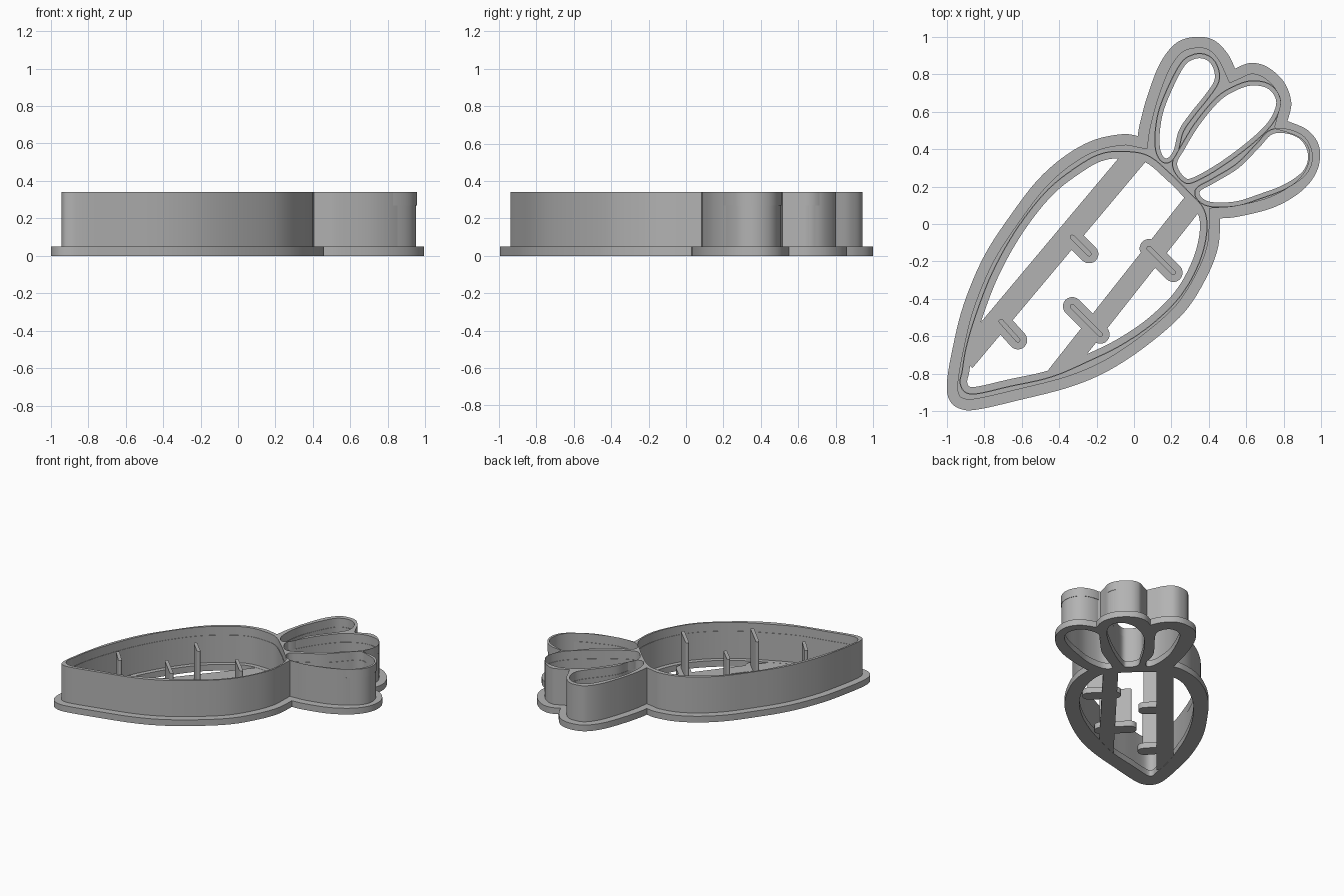
import bpy
import bmesh
from math import pi, cos, sin, atan2
from mathutils import Vector

cube = bpy.data.objects.get("Cube")
if cube:
    bpy.data.objects.remove(cube, do_unlink=True)

grey = bpy.data.materials.new("plain grey plastic")
colour = (0.45, 0.45, 0.45, 1)
grey.diffuse_color = colour
grey.use_nodes = True
grey.node_tree.nodes["Principled BSDF"].inputs["Base Color"].default_value = colour


def smooth_path(points, closed=True, steps=6):
    """Sample a smooth curve that runs through the given points."""
    pts = [Vector(p) for p in points]
    count = len(pts)
    path = []
    for i in range(count if closed else count - 1):
        if closed:
            a, b, c, d = (pts[(i + k) % count] for k in (-1, 0, 1, 2))
        else:
            a, b, c, d = (pts[min(max(i + k, 0), count - 1)] for k in (-1, 0, 1, 2))
        for s in range(steps):
            t = s / steps
            path.append(b + (c - a) * t / 2
                        + (a * 2 - b * 5 + c * 4 - d) * t * t / 2
                        + (b * 3 - a - c * 3 + d) * t * t * t / 2)
    return path


def offset(path, distance):
    """Grow (positive) or shrink (negative) a closed path with mitred corners."""
    pairs = list(zip(path, path[1:] + path[:1]))
    turn = 1 if sum(p.cross(q) for p, q in pairs) > 0 else -1
    normals = []
    for p, q in pairs:
        edge = (q - p).normalized()
        normals.append(Vector((edge.y, -edge.x)) * turn)
    result = []
    for i, point in enumerate(path):
        mitre = (normals[i - 1] + normals[i]).normalized()
        result.append(point + mitre * distance / max(mitre.dot(normals[i]), 0.5))
    return result


def slab(name, loops, bottom, top):
    """Fill the loops, the later ones being holes, and extrude them upright."""
    curve = bpy.data.curves.new(name, "CURVE")
    curve.dimensions = "2D"
    curve.fill_mode = "BOTH"
    curve.extrude = (top - bottom) / 2
    for loop in loops:
        spline = curve.splines.new("POLY")
        spline.points.add(len(loop) - 1)
        for target, p in zip(spline.points, loop):
            target.co = (p.x, p.y, 0, 1)
        spline.use_cyclic_u = True
    obj = bpy.data.objects.new(name, curve)
    bpy.context.collection.objects.link(obj)
    bpy.ops.object.select_all(action="DESELECT")
    obj.select_set(True)
    bpy.context.view_layer.objects.active = obj
    bpy.ops.object.convert(target="MESH")
    obj = bpy.context.view_layer.objects.active
    bm = bmesh.new()
    bm.from_mesh(obj.data)
    bmesh.ops.remove_doubles(bm, verts=bm.verts, dist=0.0001)
    bmesh.ops.translate(bm, verts=bm.verts, vec=(0, 0, (bottom + top) / 2))
    bmesh.ops.recalc_face_normals(bm, faces=bm.faces)
    bm.to_mesh(obj.data)
    bm.free()
    obj.data.materials.clear()
    obj.data.materials.append(grey)
    bpy.ops.object.shade_smooth_by_angle(angle=pi / 6)
    return obj


def capsule(start, end, radius, steps=10):
    """Outline of a straight strip with round ends."""
    a, b = Vector(start), Vector(end)
    heading = atan2(b.y - a.y, b.x - a.x)
    loop = []
    for centre, first in ((b, heading - pi / 2), (a, heading + pi / 2)):
        for i in range(steps + 1):
            angle = first + pi * i / steps
            loop.append(centre + Vector((cos(angle), sin(angle))) * radius)
    return loop


def strip(start, end, width):
    """Outline of a straight strip with square ends."""
    a, b = Vector(start), Vector(end)
    side = (b - a).orthogonal().normalized() * width / 2
    return [a + side, a - side, b - side, b + side]


# Outer outline: root and three leaves, meeting in sharp notches
root_edge = [(.02, .47), (-.06, .48), (-.21, .45), (-.36, .37), (-.51, .24),
             (-.65, .06), (-.8, -.17), (-.91, -.43), (-.97, -.67), (-1, -.86),
             (-.98, -.95), (-.92, -.99), (-.83, -.99), (-.61, -.94), (-.34, -.87),
             (-.13, -.78), (.08, -.64), (.27, -.47), (.39, -.28), (.45, -.12), (.46, .03)]
lower_leaf_edge = [(.46, .03), (.56, .04), (.75, .09), (.9, .18), (.98, .29),
                   (.99, .41), (.93, .5), (.82, .55)]
middle_leaf_edge = [(.82, .55), (.84, .65), (.8, .76), (.71, .84), (.62, .86), (.54, .83)]
upper_leaf_edge = [(.54, .83), (.5, .91), (.43, .98), (.34, 1), (.23, .97),
                   (.14, .86), (.07, .68), (.03, .53), (.02, .47)]
outline = []
for edge in (root_edge, lower_leaf_edge, middle_leaf_edge, upper_leaf_edge):
    outline += smooth_path(edge, closed=False)

# Openings inside the flange
root_hole = smooth_path([
    (-.06, .35), (.06, .33), (.17, .24), (.27, .14), (.34, .06), (.35, -.05),
    (.31, -.2), (.22, -.36), (.08, -.5), (-.08, -.61), (-.24, -.69), (-.45, -.78),
    (-.67, -.83), (-.85, -.87), (-.89, -.85), (-.88, -.79), (-.86, -.67), (-.81, -.5),
    (-.72, -.27), (-.59, -.04), (-.43, .16), (-.26, .29), (-.16, .34)])
upper_leaf_hole = smooth_path([
    (.17, .35), (.14, .4), (.14, .51), (.17, .64), (.26, .83), (.32, .88), (.38, .88),
    (.42, .84), (.43, .77), (.38, .69), (.3, .59), (.24, .5), (.21, .39)])
middle_leaf_hole = smooth_path([
    (.23, .32), (.27, .4), (.35, .53), (.46, .66), (.56, .72), (.64, .74), (.72, .72),
    (.76, .65), (.72, .55), (.62, .45), (.46, .33), (.32, .25), (.27, .25)])
lower_leaf_hole = smooth_path([
    (.35, .17), (.43, .22), (.56, .3), (.67, .41), (.74, .48), (.83, .48), (.9, .44),
    (.93, .36), (.9, .28), (.8, .21), (.67, .16), (.54, .12), (.4, .12)])
leaf_holes = [upper_leaf_hole, middle_leaf_hole, lower_leaf_hole]

flange_top, step_height, rim_height = 0.05, 0.27, 0.34


def wall_loops(extra):
    return ([offset(outline, -0.057), offset(root_hole, 0.035 + extra)]
            + [offset(hole, 0.022 + extra) for hole in leaf_holes])


# Flange, wall and the slightly thinner cutting rim
slab("base_flange", [outline, root_hole] + leaf_holes, 0, flange_top)
slab("cutter_wall", wall_loops(0), flange_top, step_height)
slab("cutting_rim", wall_loops(0.003), step_height, rim_height)

# Flat bars bridging the root opening
slab("left_bar", [strip((.03, .39), (-.91, -.73), 0.123)], 0.001, 0.049)
slab("right_bar", [strip((.33, .13), (-.42, -.82), 0.11)], 0.001, 0.049)

# Crease markers: rounded foot plus upright blade
creases = [((-.33, -.07), (-.24, -.16)), ((.08, -.13), (.21, -.26)),
           ((-.33, -.44), (-.18, -.59)), ((-.71, -.52), (-.62, -.62))]
for number, (start, end) in enumerate(creases, 1):
    slab(f"crease_foot_{number}", [capsule(start, end, 0.05)], 0.002, 0.048)
    slab(f"crease_blade_{number}", [capsule(start, end, 0.013)], 0.04, rim_height)
